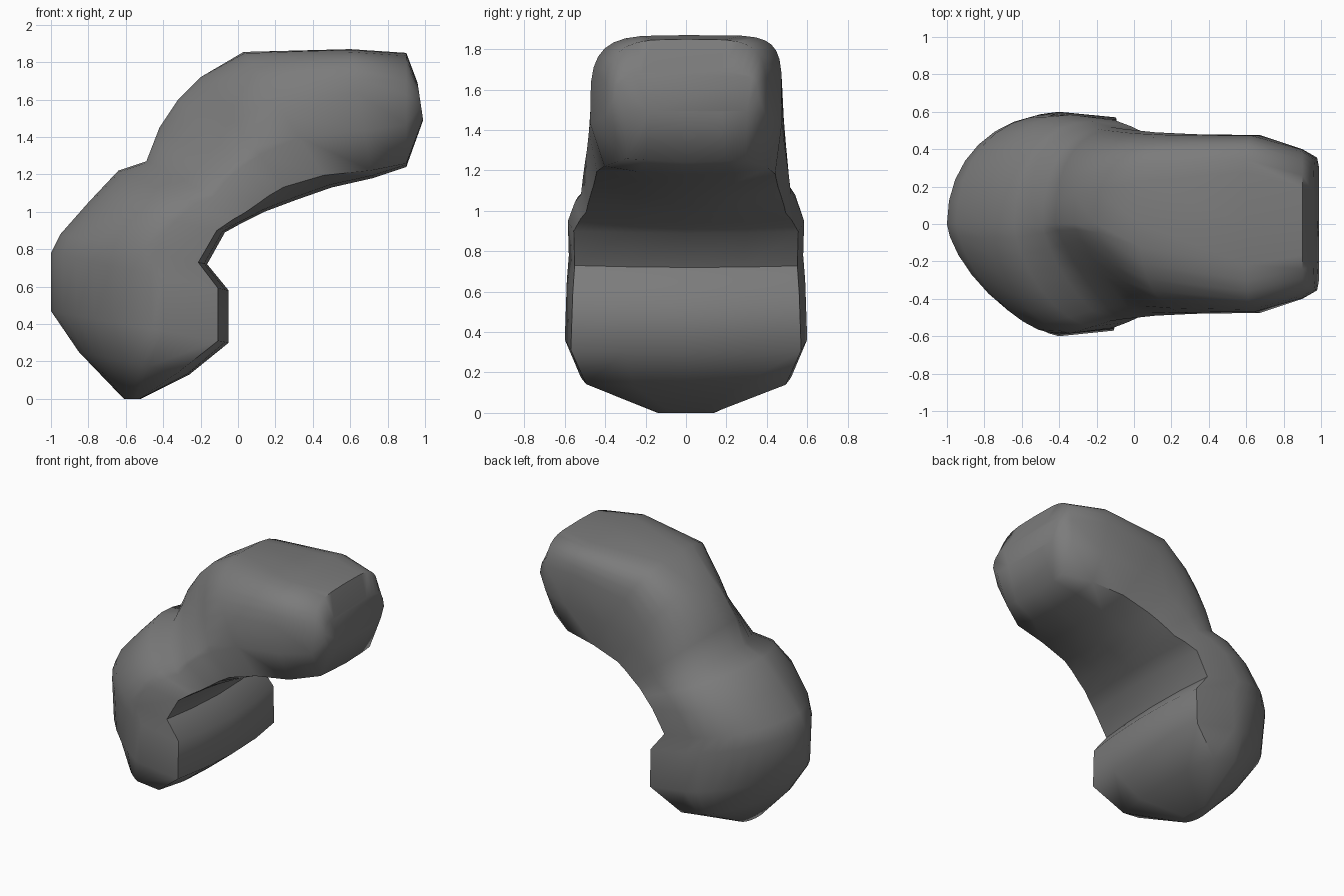
import bpy, bmesh, math
from mathutils import Vector

cube = bpy.data.objects.get("Cube")
if cube:
    bpy.data.objects.remove(cube, do_unlink=True)

grey = bpy.data.materials.new("plain grey")
grey.use_nodes = True
colour = (0.2, 0.2, 0.2, 1)
grey.diffuse_color = colour
grey.node_tree.nodes["Principled BSDF"].inputs["Base Color"].default_value = colour

# Stations along the bend: outer x, z, inner x, z, half width,
# front squareness, back squareness, depth and width of the inner edges
STATIONS = [
    (-0.61, 0.0, -0.52, 0.0, 0.14, 2.0, 2.0, 0.08, 0.95),
    (-0.85, 0.25, -0.26, 0.13, 0.52, 1.4, 1.55, 0.10, 0.95),
    (-1.0, 0.47, -0.05, 0.30, 0.60, 1.4, 1.8, 0.06, 0.95),
    (-1.0, 0.78, -0.05, 0.58, 0.59, 1.5, 2.1, 0.06, 0.95),
    (-0.95, 0.88, -0.165, 0.72, 0.58, 1.5, 2.1, 0.06, 0.95),
    (-0.80, 1.05, -0.07, 0.89, 0.585, 1.6, 2.1, 0.06, 0.95),
    (-0.64, 1.22, 0.02, 0.94, 0.55, 1.6, 2.1, 0.07, 0.95),
    (-0.49, 1.27, 0.08, 0.97, 0.52, 1.4, 2.2, 0.08, 0.95),
    (-0.42, 1.45, 0.14, 1.0, 0.51, 1.2, 2.4, 0.08, 0.95),
    (-0.32, 1.60, 0.22, 1.03, 0.50, 1.15, 2.7, 0.10, 0.94),
    (-0.20, 1.72, 0.30, 1.06, 0.49, 1.4, 3.2, 0.11, 0.93),
    (0.03, 1.855, 0.50, 1.13, 0.48, 2.4, 4.5, 0.09, 0.92),
    (0.60, 1.87, 0.72, 1.18, 0.475, 4.2, 6.0, 0.06, 0.85),
    (0.90, 1.85, 0.90, 1.24, 0.40, 3.8, 4.5, 0.03, 0.74),
    (0.96, 1.69, 0.99, 1.49, 0.355, 4.0, 4.5, 0.03, 0.85),
]
ARC = 16        # steps over the rounded outer side
WIDEST = 0.37   # depth of the widest line, from inner to outer side


def section(front, back, edge, flat):
    """Closed outline as (width, depth): rounded back, creased inner edges."""
    pts = []
    for i in range(ARC + 1):
        a = math.pi * i / ARC
        c, s = math.cos(a), max(math.sin(a), 0)
        power = 2 / (back if c > 0 else front)
        w = math.copysign(abs(c) ** power, c)
        pts.append((w, WIDEST + (1 - WIDEST) * s ** power))
    pts += [(-flat, edge), (-0.5, 0.02), (0, 0), (0.5, 0.01), (flat, edge * 0.8)]
    return pts


# Bent body, lofted through the stations
bm = bmesh.new()
rings = []
for ox, oz, ix, iz, half, *shape in STATIONS:
    outer, inner = Vector((ox, 0, oz)), Vector((ix, 0, iz))
    ring = []
    for w, d in section(*shape):
        p = inner.lerp(outer, d)
        p.y = w * half
        ring.append(bm.verts.new(p))
    rings.append(ring)
count = len(rings[0])
for a, b in zip(rings, rings[1:]):
    for i in range(count):
        j = (i + 1) % count
        bm.faces.new((a[i], a[j], b[j], b[i]))

# Closed ends
bm.faces.new(rings[0])
bm.faces.new(rings[-1])
bmesh.ops.recalc_face_normals(bm, faces=bm.faces)

mesh = bpy.data.meshes.new("bent_body")
bm.to_mesh(mesh)
bm.free()
mesh.materials.append(grey)
body = bpy.data.objects.new("bent_body", mesh)
bpy.context.collection.objects.link(body)
bpy.context.view_layer.objects.active = body
body.select_set(True)
bpy.ops.object.shade_smooth_by_angle(angle=math.radians(62))
